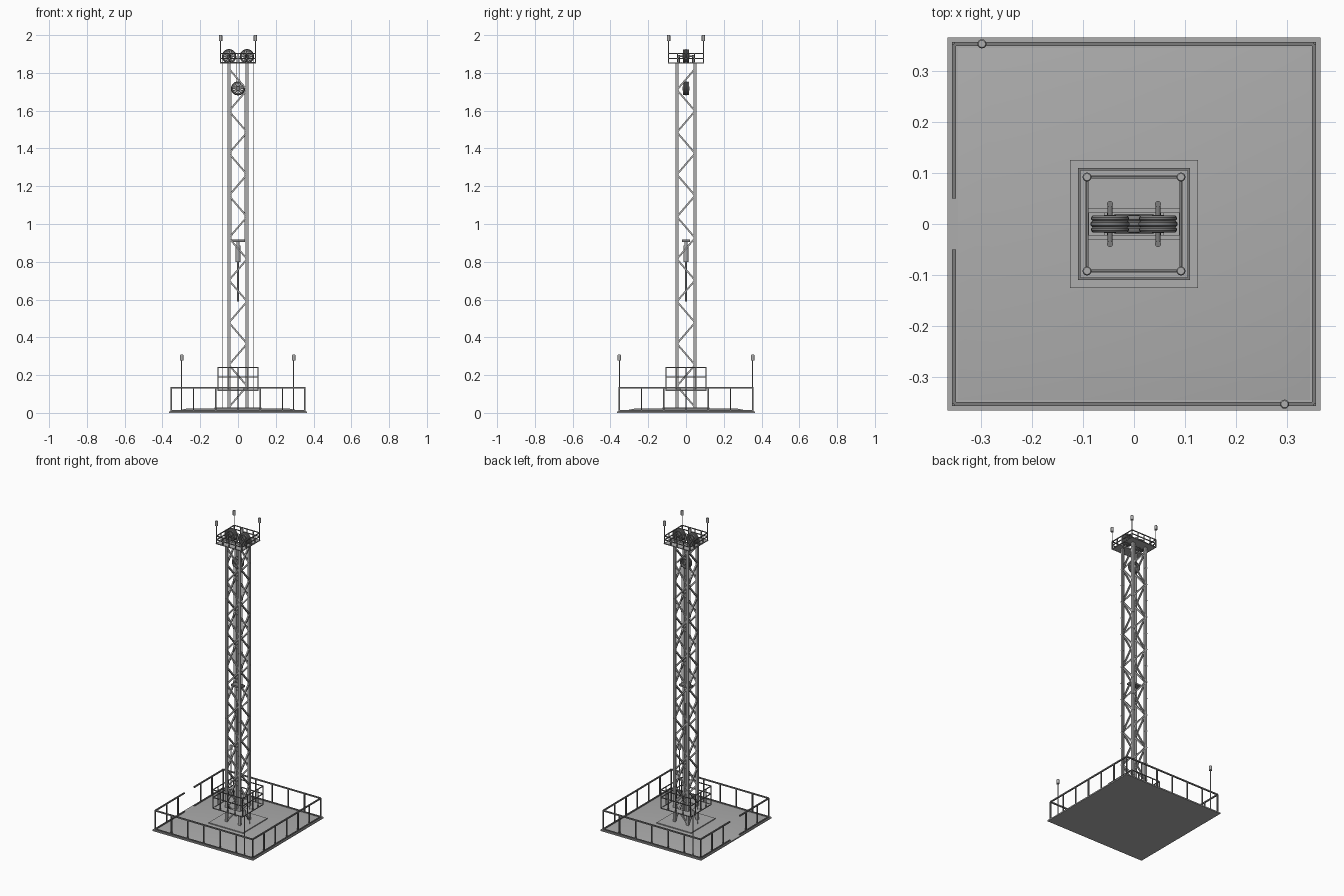
import bpy, bmesh, math
from mathutils import Vector, Matrix

if "Cube" in bpy.data.objects:
    bpy.data.objects.remove(bpy.data.objects["Cube"])


def material(name, v):
    m = bpy.data.materials.new(name)
    m.diffuse_color = (v, v, v, 1)
    m.use_nodes = True
    m.node_tree.nodes["Principled BSDF"].inputs["Base Color"].default_value = m.diffuse_color
    return m


GREY = material("steel_grey", .42)
DARK = material("dark_steel", .2)


def finish(bm, name, smooth=False, mat=GREY):
    bmesh.ops.recalc_face_normals(bm, faces=bm.faces)
    me = bpy.data.meshes.new(name)
    bm.to_mesh(me)
    bm.free()
    me.materials.append(mat)
    ob = bpy.data.objects.new(name, me)
    bpy.context.collection.objects.link(ob)
    if smooth:
        bpy.context.view_layer.objects.active = ob
        ob.select_set(True)
        bpy.ops.object.shade_smooth_by_angle(angle=math.radians(40))
        ob.select_set(False)
    return ob


def box(bm, x0, x1, y0, y1, z0, z1):
    m = Matrix.Translation(((x0 + x1) / 2, (y0 + y1) / 2, (z0 + z1) / 2)) @ \
        Matrix.Diagonal((x1 - x0, y1 - y0, z1 - z0, 1))
    bmesh.ops.create_cube(bm, size=1, matrix=m)


def bar(bm, a, b, r, n=4, r2=None):
    a, b = Vector(a), Vector(b)
    d = b - a
    m = Matrix.Translation((a + b) / 2) @ d.to_track_quat('Z', 'Y').to_matrix().to_4x4()
    if n == 4:
        m = m @ Matrix.Rotation(math.pi / 4, 4, 'Z')
        r *= math.sqrt(2)
        r2 = r2 and r2 * math.sqrt(2)
    bmesh.ops.create_cone(bm, cap_ends=True, segments=n, radius1=r,
                          radius2=r if r2 is None else r2, depth=d.length, matrix=m)


def side_pt(s, u, h, z):
    # point on side s of a square of half-size h, u measured along the side
    return Matrix.Rotation(s * math.pi / 2, 3, 'Z') @ Vector((u, -h, z))


def railing(name, h, z0, z1, rails, n, r):
    bm = bmesh.new()
    for s in range(4):
        for i in range(n):
            u = -h + 2 * h * i / n
            bar(bm, side_pt(s, u, h, z0), side_pt(s, u, h, z1), r)
        for z in rails:
            bar(bm, side_pt(s, -h, h, z), side_pt(s, h, h, z), r)
    return finish(bm, name, mat=DARK)


def ring_deck(name, h, hx, hy, z0, z1):
    bm = bmesh.new()
    for s in (-1, 1):
        box(bm, -h, h, *sorted((s * hy, s * h)), z0, z1)
        box(bm, *sorted((s * hx, s * h)), -hy, hy, z0, z1)
    return finish(bm, name)


def lamp(name, x, y, z0, z1):
    bm = bmesh.new()
    bar(bm, (x, y, z0), (x, y, z1 - .028), .0025, 8)
    bar(bm, (x, y, z1 - .03), (x, y, z1 - .003), .009, 12)
    bar(bm, (x, y, z1 - .003), (x, y, z1), .009, 12, .007)
    finish(bm, name, True)


def pulley(name, x, z, R):
    # grooved rim spun around the y axis, plus spokes and hub
    bm = bmesh.new()
    prof = [(R * .7, -.017), (R * .88, -.017), (R * .97, -.013), (R * .97, -.009),
            (R * .9, -.006), (R, -.003), (R, .003), (R * .9, .006),
            (R * .97, .009), (R * .97, .013), (R * .88, .017), (R * .7, .017)]
    n = 32
    rings = [[bm.verts.new((x + r * math.cos(t), y, z + r * math.sin(t))) for r, y in prof]
             for t in (2 * math.pi * i / n for i in range(n))]
    for i in range(n):
        a, b = rings[i], rings[(i + 1) % n]
        for j in range(len(prof)):
            k = (j + 1) % len(prof)
            bm.faces.new((a[j], a[k], b[k], b[j]))
    for i in range(12):
        t = math.pi * i / 6
        c, s = math.cos(t), math.sin(t)
        bar(bm, (x, 0, z), (x + R * .75 * c, 0, z + R * .75 * s), .0035)
    bar(bm, (x, -.018, z), (x, .018, z), R * .3, 16)
    finish(bm, name, True, DARK)


# ground slab with softly sloped top, and inner pad
bm = bmesh.new()
E = .365
box(bm, -E, E, -E, E, 0, .008)
bar(bm, (0, 0, .008), (0, 0, .022), .345, 4, .275)
slab = finish(bm, "ground_slab", True)
bm = bmesh.new()
box(bm, -.125, .125, -.125, .125, .02, .028)
finish(bm, "tower_pad")

# yard fence with a gate gap on the left
bm = bmesh.new()
h = .353
for s in range(4):
    spans = [(-h, -.05), (.05, h)] if s == 3 else [(-h, h)]
    for a, b in spans:
        for z in (.01, .132):
            bar(bm, side_pt(s, a, h, z), side_pt(s, b, h, z), .004)
    for i in range(6):
        u = -h + h * i / 3
        if s == 3 and i == 3:
            continue
        bar(bm, side_pt(s, u, h, .005), side_pt(s, u, h, .132), .0035)
finish(bm, "yard_fence", mat=DARK)
lamp("yard_lamp_back", -.298, .353, .008, .308)
lamp("yard_lamp_front", .295, -.353, .008, .308)

# tower legs with slim joint collars
L = .048
bm = bmesh.new()
zs = [.03 + i * .112 for i in range(17)]
for sx in (-L, L):
    for sy in (-L, L):
        bar(bm, (sx, sy, .02), (sx, sy, 1.85), .0075)
        for z in zs[1:]:
            bar(bm, (sx, sy, z - .003), (sx, sy, z + .003), .0083)
finish(bm, "tower_legs")

# zigzag bracing, matching on opposite faces
bm = bmesh.new()
for i in range(16):
    u = -L if i % 2 == 0 else L
    for k in (-L, L):
        bar(bm, (u, k, zs[i]), (-u, k, zs[i + 1]), .0045)
        bar(bm, (k, -u, zs[i]), (k, u, zs[i + 1]), .0045)
finish(bm, "tower_braces")

# lower work platform
ring_deck("lower_deck", .108, .057, .057, .117, .121)
railing("lower_railing", .107, .12, .24, (.12, .19, .24), 4, .0025)

# crown platform
ring_deck("crown_deck", .095, .088, .026, 1.85, 1.854)
railing("crown_railing", .092, 1.85, 1.902, (1.852, 1.877, 1.902), 4, .0025)
for i, (x, y) in enumerate([(-1, -1), (1, -1), (1, 1), (-1, 1)]):
    lamp("crown_lamp_%d" % i, x * .092, y * .092, 1.85, 2.0)

# crown pulleys with axles and bearing stands
for x, tag in ((-.047, "left"), (.047, "right")):
    pulley("crown_pulley_" + tag, x, 1.888, .038)
    bm = bmesh.new()
    bar(bm, (x, -.042, 1.888), (x, .042, 1.888), .005, 12)
    for y in (-.039, .039):
        bar(bm, (x, y, 1.85), (x, y, 1.894), .006, 12)
    finish(bm, "pulley_axle_" + tag, True, DARK)

# crown cross beams under the axles
bm = bmesh.new()
for y in (-.026, .026):
    box(bm, -.09, .09, y - .004, y + .004, 1.849, 1.858)
finish(bm, "crown_beams")

# travelling block
pulley("travelling_pulley", 0, 1.718, .037)

# cables
bm = bmesh.new()
for s in (-1, 1):
    bar(bm, (s * .084, 0, .028), (s * .084, 0, 1.888), .001)
    bar(bm, (s * .01, 0, 1.74), (s * .01, 0, 1.888), .001)
    bar(bm, (s * .035, 0, .91), (s * .035, 0, 1.718), .001)
finish(bm, "cables")

# drive head and drill pipe
bm = bmesh.new()
box(bm, -.038, .038, -.02, .02, .906, .917)
finish(bm, "drive_plate", mat=DARK)
bm = bmesh.new()
bar(bm, (0, 0, .88), (0, 0, .908), .009, 16)
bar(bm, (0, 0, .80), (0, 0, .885), .013, 16)
bar(bm, (0, 0, .59), (0, 0, .80), .005, 12)
finish(bm, "drill_head_and_pipe", True)
